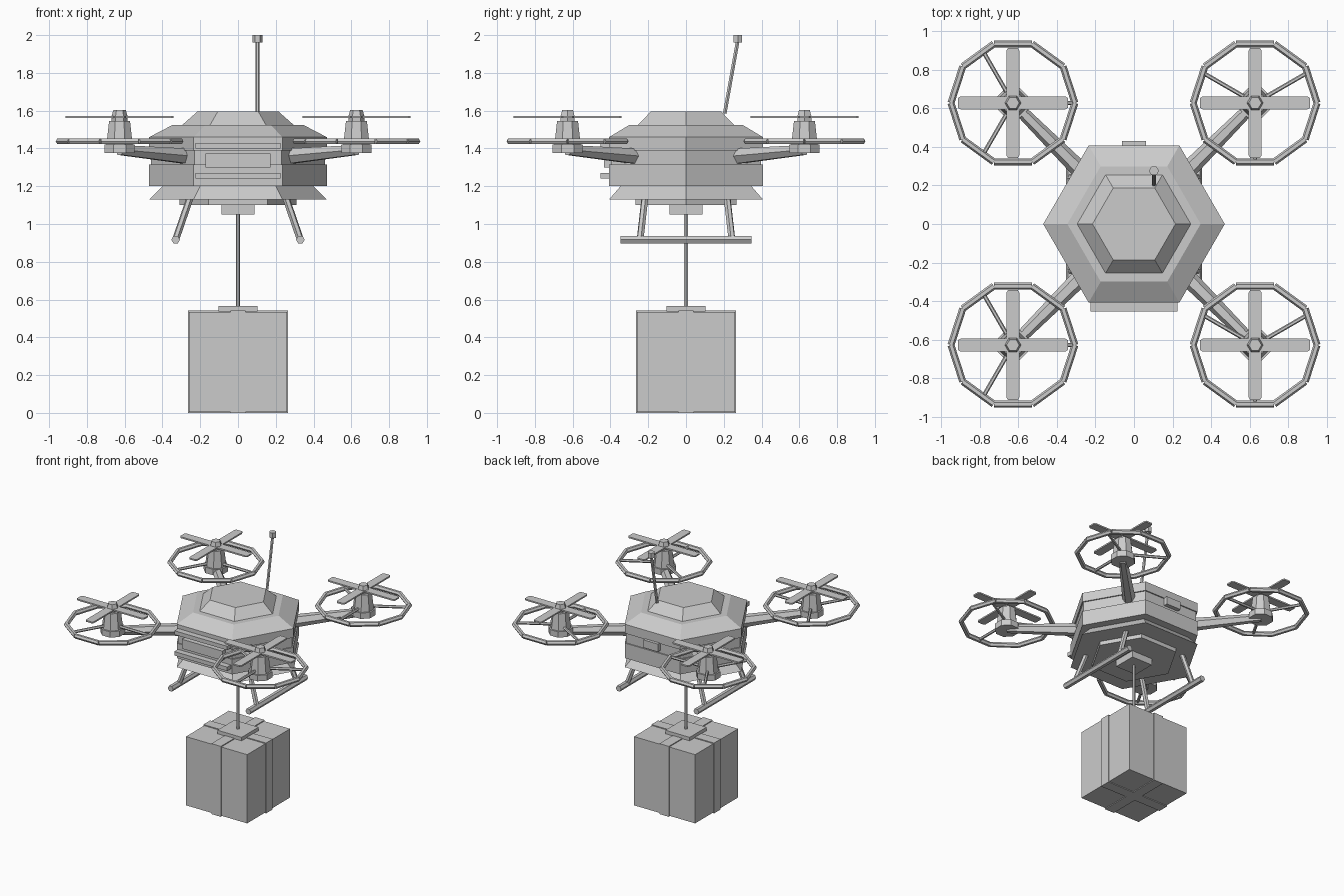
import bpy, bmesh, math
from mathutils import Vector

if "Cube" in bpy.data.objects:
    bpy.data.objects.remove(bpy.data.objects["Cube"])


def finish(name, bm):
    bmesh.ops.recalc_face_normals(bm, faces=bm.faces)
    me = bpy.data.meshes.new(name)
    bm.to_mesh(me)
    bm.free()
    ob = bpy.data.objects.new(name, me)
    bpy.context.collection.objects.link(ob)
    return ob


def lathe(name, profile, sides, at=(0, 0, 0), turn=0.0):
    """Stack of polygon rings from (radius, z) pairs, capped at both ends."""
    bm = bmesh.new()
    rings = []
    for r, z in profile:
        angles = [turn + math.tau * i / sides for i in range(sides)]
        rings.append([bm.verts.new((r * math.cos(a), r * math.sin(a), z)) for a in angles])
    for a, b in zip(rings, rings[1:]):
        for i in range(sides):
            j = (i + 1) % sides
            bm.faces.new((a[i], a[j], b[j], b[i]))
    bm.faces.new(rings[0])
    bm.faces.new(rings[-1])
    ob = finish(name, bm)
    ob.location = at
    return ob


def rod(name, p, q, r1, r2=None, sides=6):
    p, q = Vector(p), Vector(q)
    d = q - p
    ob = lathe(name, [(r1, 0), (r2 or r1, d.length)], sides, p)
    ob.rotation_mode = 'QUATERNION'
    ob.rotation_quaternion = d.to_track_quat('Z', 'Y')
    return ob


def box(name, lo, hi):
    bm = bmesh.new()
    bmesh.ops.create_cube(bm, size=1)
    for v in bm.verts:
        v.co = [l if c < 0 else h for c, l, h in zip(v.co, lo, hi)]
    return finish(name, bm)


# Hexagonal body, stepped roof cap, flared skirt and belly plate
lathe("body", [(0.40, 1.20), (0.47, 1.20), (0.47, 1.315), (0.46, 1.315), (0.46, 1.39),
               (0.47, 1.39), (0.47, 1.46), (0.345, 1.525)], 6)
lathe("roof_cap", [(0.30, 1.52), (0.215, 1.595)], 6)
lathe("skirt", [(0.47, 1.13), (0.395, 1.205)], 6)
lathe("belly_plate", [(0.31, 1.10), (0.31, 1.135)], 6)

# Front slats, front panel and rear hatch
for z in (1.24, 1.40):
    box("front_slat", (-0.225, -0.452, z), (0.225, -0.40, z + 0.03))
box("front_panel", (-0.172, -0.435, 1.30), (0.172, -0.39, 1.372))
box("rear_hatch", (-0.062, 0.39, 1.335), (0.062, 0.43, 1.395))

# Antenna
rod("antenna_rod", (0.103, 0.205, 1.585), (0.103, 0.275, 1.975), 0.011)
lathe("antenna_tip", [(0.026, 1.96), (0.026, 2.0)], 6, (0.103, 0.275, 0))

# Four rotors on arms
for sx in (-1, 1):
    for sy in (-1, 1):
        x, y = 0.627 * sx, 0.627 * sy
        rod("arm", (0.28 * sx, 0.28 * sy, 1.36), (x, y, 1.392), 0.046, 0.03)
        lathe("motor_base", [(0.087, 1.375), (0.087, 1.42)], 8, (x, y, 0), math.pi / 8)
        lathe("motor", [(0.075, 1.42), (0.06, 1.545)], 8, (x, y, 0), math.pi / 8)
        lathe("rotor_hub", [(0.042, 1.54), (0.042, 1.572), (0.033, 1.603)], 6, (x, y, 0))

        # Two crossed blades with narrowed tips
        for k in range(2):
            bm = bmesh.new()
            outline = [(-0.285, -0.025), (-0.272, -0.033), (0.272, -0.033), (0.285, -0.025),
                       (0.285, 0.025), (0.272, 0.033), (-0.272, 0.033), (-0.285, 0.025)]
            face = bm.faces.new([bm.verts.new((u, v, 0)) for u, v in outline])
            up = bmesh.ops.extrude_face_region(bm, geom=[face])["geom"]
            for v in up:
                if isinstance(v, bmesh.types.BMVert):
                    v.co.z = 0.011
            blade = finish("rotor_blade", bm)
            blade.location = (x, y, 1.56)
            blade.rotation_euler.z = k * math.pi / 2

        # Ten-sided guard ring from straight bars, with three spokes
        def rim(a, r):
            return Vector((x + r * math.cos(a), y + r * math.sin(a), 1.438))
        for i in range(10):
            p, q = rim(math.tau * i / 10, 0.321), rim(math.tau * (i + 1) / 10, 0.321)
            rod("guard_bar", p, q, 0.018)
        start = 0 if sx < 0 else math.radians(30)
        for i in range(3):
            a = start + math.tau * i / 3
            rod("guard_spoke", rim(a, 0.05), rim(a, 0.312), 0.011)

# Landing skids and struts
for sx in (-1, 1):
    rod("skid", (0.33 * sx, -0.348, 0.917), (0.33 * sx, 0.348, 0.917), 0.023)
    for sy in (-1, 1):
        rod("skid_strut", (0.255 * sx, 0.218 * sy, 1.135), (0.33 * sx, 0.243 * sy, 0.917), 0.019)

# Winch and cable
box("winch", (-0.088, -0.088, 1.05), (0.088, 0.088, 1.11))
lathe("cable", [(0.011, 0.55), (0.011, 1.06)], 6)

# Strapped parcel
box("parcel", (-0.26, -0.26, 0.006), (0.26, 0.26, 0.534))
box("strap_along_x", (-0.266, -0.04, 0), (0.266, 0.04, 0.541))
box("strap_along_y", (-0.04, -0.266, 0), (0.04, 0.266, 0.541))
box("parcel_clamp", (-0.103, -0.103, 0.538), (0.103, 0.103, 0.565))
